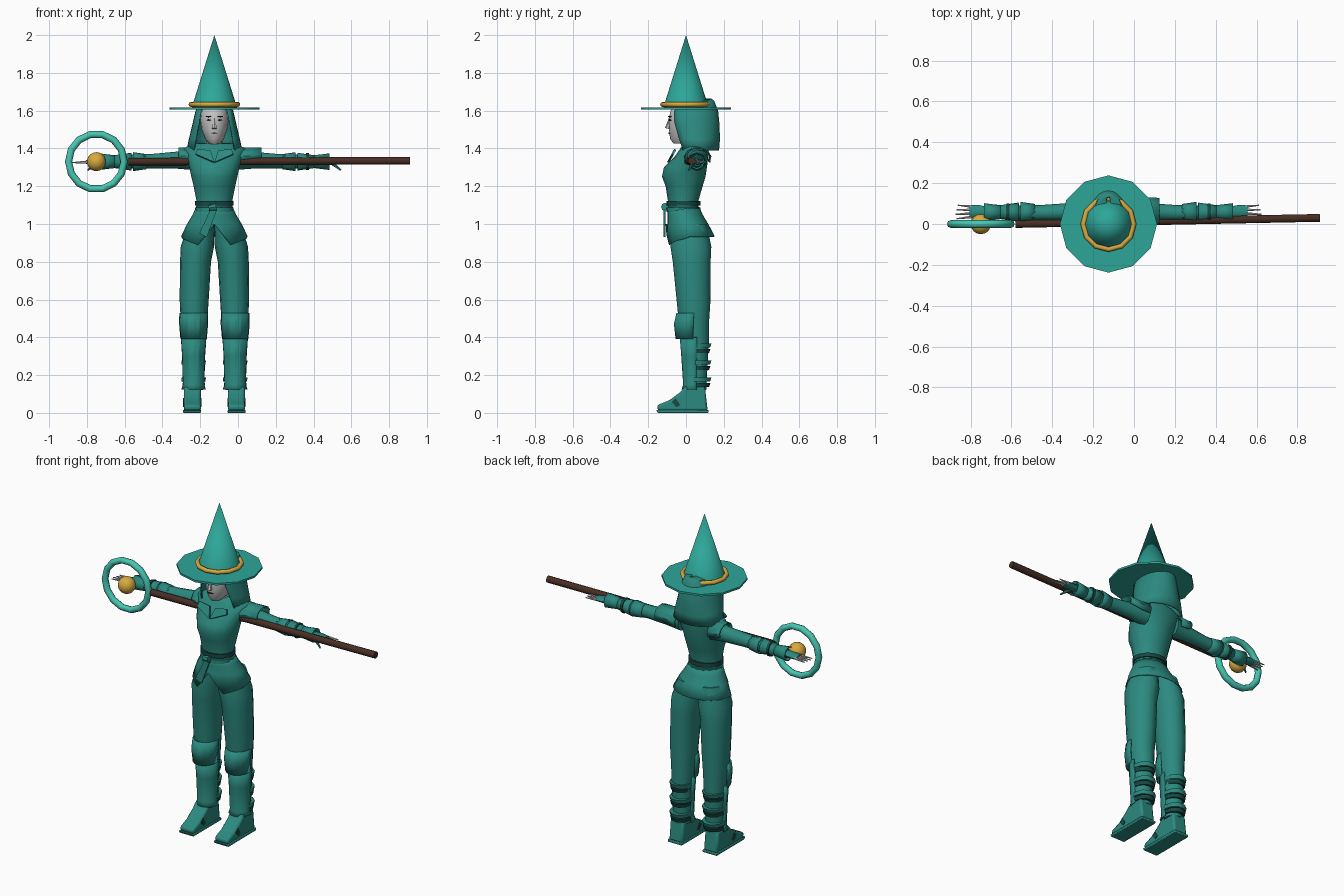
import bpy, bmesh, math
from mathutils import Vector, Matrix

if "Cube" in bpy.data.objects:
    bpy.data.objects.remove(bpy.data.objects["Cube"])

C = -0.125  # centre line of the figure
TAU = math.tau


def material(name, r, g, b):
    m = bpy.data.materials.new(name)
    m.use_nodes = True
    col = [((c + 0.055) / 1.055) ** 2.4 for c in (r, g, b)] + [1.0]
    m.diffuse_color = col
    m.node_tree.nodes["Principled BSDF"].inputs["Base Color"].default_value = col
    return m


HAT = material("hat teal", 0.18, 0.65, 0.60)
CLOTH = material("cloth teal", 0.17, 0.54, 0.50)
DARK = material("dark teal", 0.09, 0.28, 0.26)
RING = material("bright turquoise", 0.28, 0.78, 0.70)
GOLD = material("gold", 0.85, 0.67, 0.25)
WOOD = material("dark wood", 0.28, 0.18, 0.14)
SKIN = material("pale grey skin", 0.76, 0.76, 0.76)
INK = material("charcoal", 0.16, 0.16, 0.17)


def finish(bm, name, mat, angle=40, thick=0, bevel=0):
    bmesh.ops.recalc_face_normals(bm, faces=bm.faces)
    me = bpy.data.meshes.new(name)
    bm.to_mesh(me)
    bm.free()
    me.materials.append(mat)
    me.shade_smooth()
    me.set_sharp_from_angle(angle=math.radians(angle))
    ob = bpy.data.objects.new(name, me)
    bpy.context.collection.objects.link(ob)
    if thick:
        ob.modifiers.new("thickness", "SOLIDIFY").thickness = thick
    if bevel:
        mod = ob.modifiers.new("soft edges", "BEVEL")
        mod.width = bevel
        mod.segments = 2
    return ob


def loft(name, mat, stations, n=16, axis="z", arc=None, caps=True, edit=None, **kw):
    """Join ellipses; each station is (x, y, z, first radius, second radius)."""
    bm = bmesh.new()
    a0, a1 = [math.radians(a) for a in arc] if arc else (0, TAU)
    count = n + 1 if arc else n
    rings = []
    for x, y, z, ru, rv in stations:
        ring = []
        for i in range(count):
            a = a0 + (a1 - a0) * i / n
            u, v = ru * math.cos(a), rv * math.sin(a)
            off = (u, v, 0) if axis == "z" else (0, u, v)
            ring.append(bm.verts.new(Vector((x, y, z)) + Vector(off)))
        rings.append(ring)
    for lo, hi in zip(rings, rings[1:]):
        for i in range(n):
            j = (i + 1) % count
            bm.faces.new((lo[i], lo[j], hi[j], hi[i]))
    if caps and not arc:
        bm.faces.new(rings[0])
        bm.faces.new(rings[-1])
    if edit:
        edit(rings)
    return finish(bm, name, mat, **kw)


def rod(name, mat, p, q, r1, r2, n=12):
    p, q = Vector(p), Vector(q)
    d = q - p
    m = Matrix.Translation((p + q) / 2) @ d.to_track_quat("Z", "Y").to_matrix().to_4x4()
    bm = bmesh.new()
    bmesh.ops.create_cone(bm, cap_ends=True, segments=n, radius1=r1, radius2=r2,
                          depth=d.length, matrix=m)
    return finish(bm, name, mat)


def prism(name, mat, outline, axis, lo, hi, **kw):
    """Extrude an outline of (across, up) points along x or y."""
    bm = bmesh.new()
    put = (lambda a, b, t: (t, a, b)) if axis == "x" else (lambda a, b, t: (a, t, b))
    ends = [[bm.verts.new(put(a, b, t)) for a, b in outline] for t in (lo, hi)]
    for e in ends:
        bm.faces.new(e)
    for i in range(len(outline)):
        j = (i + 1) % len(outline)
        bm.faces.new((ends[0][i], ends[0][j], ends[1][j], ends[1][i]))
    return finish(bm, name, mat, **kw)


def torus(name, mat, loc, rot, major, minor, n):
    bpy.ops.mesh.primitive_torus_add(location=loc, rotation=rot, major_radius=major,
                                     minor_radius=minor, major_segments=n, minor_segments=8)
    ob = bpy.context.object
    ob.name = name
    ob.data.materials.append(mat)
    ob.data.shade_smooth()
    return ob


# Pointed hat
rod("hat_cone", HAT, (C, 0, 1.61), (C, 0, 2.0), 0.122, 0)
rod("hat_brim", HAT, (C, 0, 1.605), (C, 0, 1.617), 0.238, 0.238)
torus("hat_band", GOLD, (C, 0, 1.633), (0, 0, 0), 0.124, 0.013, 12)

# Staff with ring head and orb
rod("staff", WOOD, (-0.58, 0, 1.33), (0.91, 0.03, 1.335), 0.02, 0.02, 10)
torus("staff_ring", RING, (-0.75, 0, 1.33), (math.pi / 2, 0, 0), 0.147, 0.019, 14)
bm = bmesh.new()
bmesh.ops.create_uvsphere(bm, u_segments=16, v_segments=10, radius=0.05,
                          matrix=Matrix.Translation((-0.75, 0, 1.33)))
finish(bm, "staff_orb", GOLD)

# Head, neck and face
head = [(1.425, -.015, .028, .05), (1.45, -.008, .05, .076), (1.5, 0, .068, .09),
        (1.55, 0, .075, .092), (1.6, .01, .07, .092), (1.62, .01, .05, .07)]
loft("head", SKIN, [(C, y, z, a, b) for z, y, a, b in head])
rod("neck", SKIN, (C, 0.03, 1.38), (C, 0.02, 1.47), 0.045, 0.042)
rod("nose", SKIN, (C, -0.098, 1.505), (C, -0.085, 1.56), 0.014, 0.006, 6)


def face_plate(name, mat, dx, y, z, w, h, turn=0):
    ob = prism(name, mat, [(-w, 0), (0, h), (w, 0), (0, -h)], "y", -0.004, 0.004)
    ob.location = (C + dx, y, z)
    ob.rotation_euler = (0, 0, turn)


for s, side in ((1, "left"), (-1, "right")):
    face_plate(side + "_eye", INK, s * .03, -.085, 1.55, .014, .005, s * .45)
    face_plate(side + "_brow", INK, s * .032, -.086, 1.569, .02, .004, s * .45)
face_plate("lips", INK, 0, -.088, 1.481, .019, .004)
face_plate("chin_mark", INK, 0, -.073, 1.447, .01, .005)

# Hood, open around the face
hood = [(1.39, .06, .148, .115), (1.45, .05, .135, .13), (1.53, .035, .116, .142),
        (1.6, .03, .1, .14), (1.65, .08, .062, .07), (1.664, .12, .01, .015)]
loft("hood", CLOTH, [(C, y, z, a, b) for z, y, a, b in hood], n=18, arc=(-42, 222),
     thick=0.008)

# Jacket body with fitted waist
torso = [(1.05, -.012, .1, .08), (1.12, -.015, .094, .08), (1.2, -.01, .11, .098),
         (1.25, -.012, .122, .115), (1.3, -.003, .132, .114), (1.36, .03, .155, .088),
         (1.4, .045, .168, .075), (1.425, .05, .11, .065), (1.43, .05, .06, .05)]
loft("jacket_body", CLOTH, [(C, y, z, a, b) for z, y, a, b in torso], angle=50)


def split_hem(rings):
    # Rising notch at the front, points either side of it
    for v in rings[-1]:
        dx = abs(v.co.x - C)
        if v.co.y < 0:
            v.co.z = 1.0 - dx * 1.25 if dx < 0.09 else 0.89 + (dx - 0.09) * 0.4


skirt = [(1.09, -.012, .097, .083), (1.05, -.005, .115, .093),
         (1.0, .01, .145, .108), (.935, .022, .176, .13)]
loft("jacket_skirt", CLOTH, [(C, y, z, a, b) for z, y, a, b in skirt], n=24,
     caps=False, edit=split_hem, thick=0.006)

# Belts, collar lapels and sash
for i, z in enumerate((1.075, 1.11)):
    loft(f"belt_{i + 1}", (CLOTH, DARK)[i], [(C, -.014, z + d, .102, .09)
         for d in (-.012, .012)], n=16)
rod("belt_knot", CLOTH, (C + .01, -.11, 1.09), (C - .03, -.11, 1.085), .022, .016, 8)
prism("sash_tail", CLOTH, [(C - .02, 1.08), (C + .015, 1.08), (C - .04, .93), (C - .08, .95)],
      "y", -.118, -.108)
for s, side in ((1, "left"), (-1, "right")):
    o = prism(side + "_lapel", CLOTH, [(0, 0), (s * .1, .05), (s * .09, .08), (s * .02, .07)],
              "y", -.006, .006)
    o.location = (C, -.095, 1.325)
    o.rotation_euler.x = -.5

for s, side in ((1, "left"), (-1, "right")):
    X = lambda d: C + s * d

    # Sleeve, elbow flare and bracer
    arm = [(.1, .06, 1.345, .055, .06), (.2, .06, 1.338, .042, .045),
           (.33, .055, 1.333, .038, .038), (.46, .055, 1.33, .036, .036),
           (.6, .06, 1.33, .027, .026)]
    loft(side + "_sleeve", CLOTH, [(X(d), *r) for d, *r in arm], n=12, axis="x")
    for k, (a, b, r, t) in enumerate(((.36, .43, .04, .05), (.53, .44, .034, .047),
                                      (.52, .61, .033, .044))):
        loft(f"{side}_bracer_{k + 1}", CLOTH, [(X(a), .058, 1.33, r, r), (X(b), .058, 1.33, t, t)],
             n=8, axis="x", caps=False, thick=.004)
    rod(side + "_bracer_strap", DARK, (X(.485), .058, 1.33), (X(.5), .058, 1.33), .045, .045, 10)

    # Hand with spread fingers and thumb
    loft(side + "_palm", CLOTH, [(X(.59), .06, 1.33, .024, .02), (X(.64), .06, 1.33, .034, .016),
                                 (X(.68), .06, 1.328, .032, .011)], n=8, axis="x")
    for k in range(4):
        y = .035 + k * .017
        rod(f"{side}_finger_{k + 1}", SKIN, (X(.67), y, 1.328),
            (X(.75 - .006 * abs(k - 1)), y * 1.3 - .02, 1.325), .008, .003, 6)
    rod(side + "_thumb", CLOTH, (X(.62), .035, 1.325), (X(.67), .015, 1.285), .011, .004, 6)

    # Shoulder cap, larger and pointed on the left
    reach = .25 if s > 0 else .19
    loft(side + "_shoulder_cap", CLOTH, [(X(.11), .06, 1.35, .075, .06),
         (X(.17), .062, 1.352, .068, .054), (X(reach), .065, 1.36, .064, .046)],
         n=7, axis="x", arc=(-25, 205), thick=.006, angle=25)

    # Trouser leg
    leg = [(1.0, .07, .02, .07, .09), (.88, .09, .026, .088, .108), (.8, .1, .03, .082, .1),
           (.6, .107, .04, .077, .09), (.48, .108, .042, .07, .08), (.4, .108, .045, .063, .078),
           (.25, .11, .052, .056, .062), (.12, .11, .055, .05, .052)]
    loft(side + "_trouser_leg", CLOTH, [(X(d), y, z, a, b) for z, d, y, a, b in leg])

    # Knee guard, shin guard and calf straps
    loft(side + "_knee_guard", CLOTH, [(X(.11), .03, .39, .07, .085), (X(.11), .03, .47, .077, .094),
         (X(.11), .035, .53, .076, .085)], n=8, arc=(175, 365), thick=.008, angle=25)
    loft(side + "_shin_guard", CLOTH, [(X(.11), .045, .125, .066, .068), (X(.11), .045, .15, .058, .06),
         (X(.11), .045, .3, .062, .07), (X(.11), .045, .4, .069, .078)], n=8,
         arc=(170, 370), thick=.008, angle=25)
    for k, z in enumerate((.16, .25, .34)):
        for m, mat, dz, g in (("strap", CLOTH, .016, .002), ("gap", DARK, -.012, -.003)):
            loft(f"{side}_calf_{m}_{k + 1}", mat, [(X(.11), .062, z + dz - .011, .061 + g, .066 + g),
                 (X(.11), .065, z + dz + .011, .063 + g, .071 + g)], n=10)

    # Shoe and sole
    shoe = [(.115, .01), (-.148, .01), (-.155, .04), (-.09, .066), (-.03, .11),
            (-.005, .14), (.1, .14), (.108, .07)]
    sole = [(.12, 0), (-.15, 0), (-.158, .016), (.12, .016)]
    prism(side + "_shoe", CLOTH, shoe, "x", X(.072), X(.162), bevel=.012)
    prism(side + "_sole", CLOTH, sole, "x", X(.07), X(.166), bevel=.004)
    strap = prism(side + "_shoe_strap", DARK, [(-.075, .058), (-.055, .078), (-.03, .04),
                                               (-.05, .03)], "x", X(.069), X(.165))
